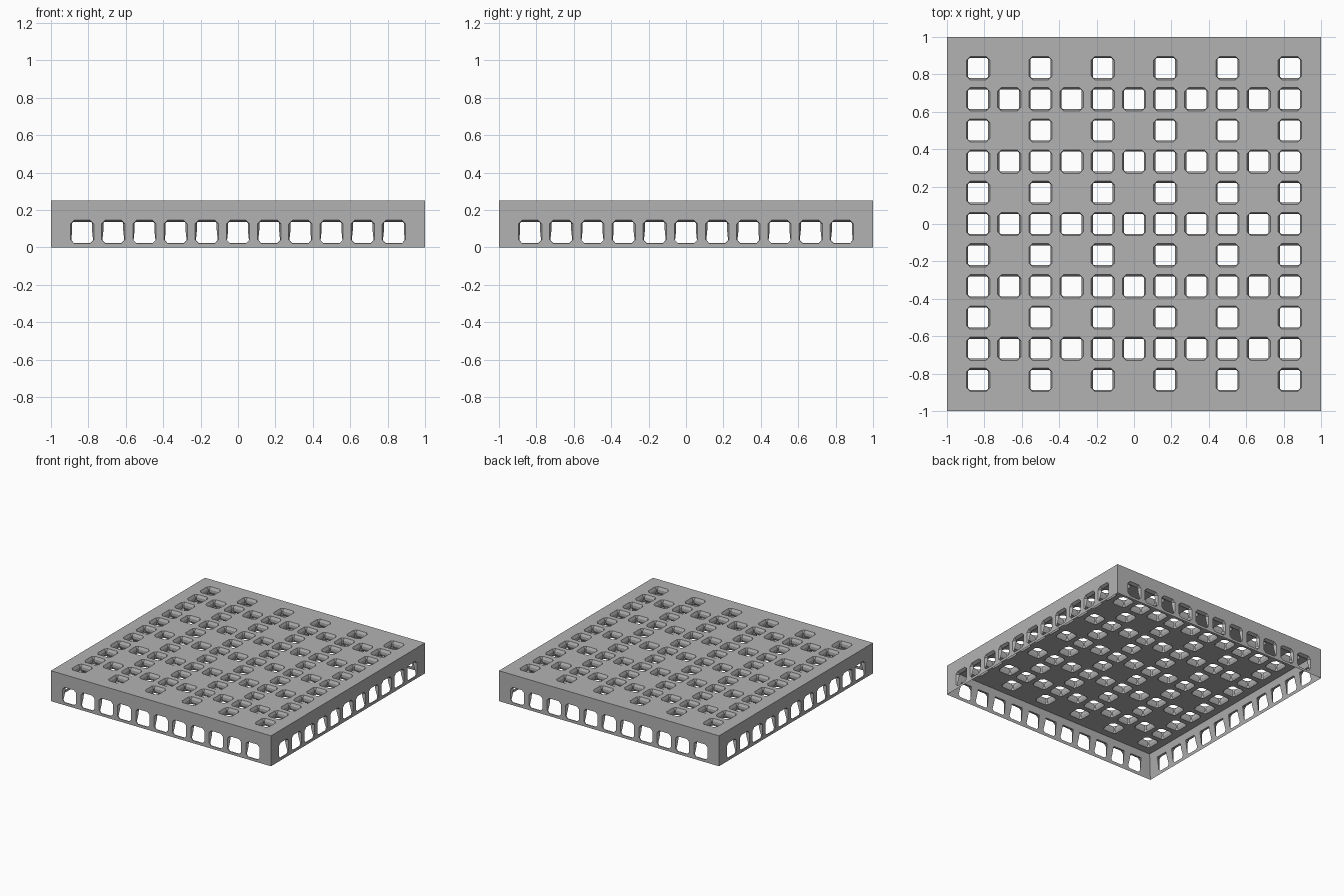
import bpy, bmesh
from mathutils import Vector

PITCH = 1 / 6
HEIGHT = 0.25
WALL = 0.06
HOLE = 0.0625     # half width of a hole at the surface
THROAT = 0.053    # half width at its narrowest
CUT = 0.02        # clipped corner of a hole

old = bpy.data.objects.get("Cube")
if old:
    bpy.data.objects.remove(old, do_unlink=True)

mat = bpy.data.materials.new("grey plastic")
mat.use_nodes = True
grey = (0.45, 0.45, 0.45, 1)
mat.diffuse_color = grey
mat.node_tree.nodes["Principled BSDF"].inputs["Base Color"].default_value = grey


def new_object(name, bm):
    bmesh.ops.recalc_face_normals(bm, faces=bm.faces)
    mesh = bpy.data.meshes.new(name)
    bm.to_mesh(mesh)
    bm.free()
    mesh.materials.append(mat)
    obj = bpy.data.objects.new(name, mesh)
    bpy.context.scene.collection.objects.link(obj)
    return obj


def add_hole(bm, centre, u, v):
    """Waisted eight-sided plug through a wall; centre lies mid-wall."""
    n = u.cross(v)
    rings = []
    half = WALL / 2
    for depth, r, c in ((-half - 0.01, HOLE, CUT), (-half, HOLE, CUT),
                        (-half + 0.02, THROAT, 0.006), (half - 0.02, THROAT, 0.006),
                        (half, HOLE, CUT), (half + 0.01, HOLE, CUT)):
        s = r - c
        outline = ((r, -s), (r, s), (s, r), (-s, r), (-r, s), (-r, -s), (-s, -r), (s, -r))
        rings.append([bm.verts.new(centre + u * a + v * b + n * depth) for a, b in outline])
    for low, high in zip(rings, rings[1:]):
        for k in range(8):
            m = (k + 1) % 8
            bm.faces.new((low[k], low[m], high[m], high[k]))
    bm.faces.new(rings[0][::-1])
    bm.faces.new(rings[-1])


# Open-bottomed tray: top plate and four walls
bm = bmesh.new()
bmesh.ops.create_cube(bm, size=1)
for vert in bm.verts:
    vert.co = (vert.co.x * 2, vert.co.y * 2, (vert.co.z + 0.5) * HEIGHT)
bottom = min(bm.faces, key=lambda f: f.calc_center_median().z)
bmesh.ops.inset_individual(bm, faces=[bottom], thickness=WALL)
bmesh.ops.translate(bm, verts=bottom.verts, vec=(0, 0, HEIGHT - WALL))
block = new_object("waffle_block", bm)

# Hole cutters for the top lattice and the side rows
X, Y, Z = Vector((1, 0, 0)), Vector((0, 1, 0)), Vector((0, 0, 1))
bm = bmesh.new()
for i in range(-5, 6):
    for j in range(-5, 6):
        if i % 2 or j % 2 == 0:
            add_hole(bm, Vector((i * PITCH, j * PITCH, HEIGHT - WALL / 2)), X, Y)
    for side in (-1, 1):
        offset = side * (1 - WALL / 2)
        add_hole(bm, Vector((i * PITCH, offset, PITCH / 2)), Z, X)
        add_hole(bm, Vector((offset, i * PITCH, PITCH / 2)), Y, Z)
cutter = new_object("hole_cutter", bm)
cutter.hide_render = True
cutter.hide_set(True)

mod = block.modifiers.new("holes", "BOOLEAN")
mod.operation = "DIFFERENCE"
mod.solver = "EXACT"
mod.object = cutter

# Bake the holes and drop the cutter
bpy.context.view_layer.update()
graph = bpy.context.evaluated_depsgraph_get()
baked = bpy.data.meshes.new_from_object(block.evaluated_get(graph))
block.modifiers.clear()
block.data = baked
bpy.data.objects.remove(cutter, do_unlink=True)
